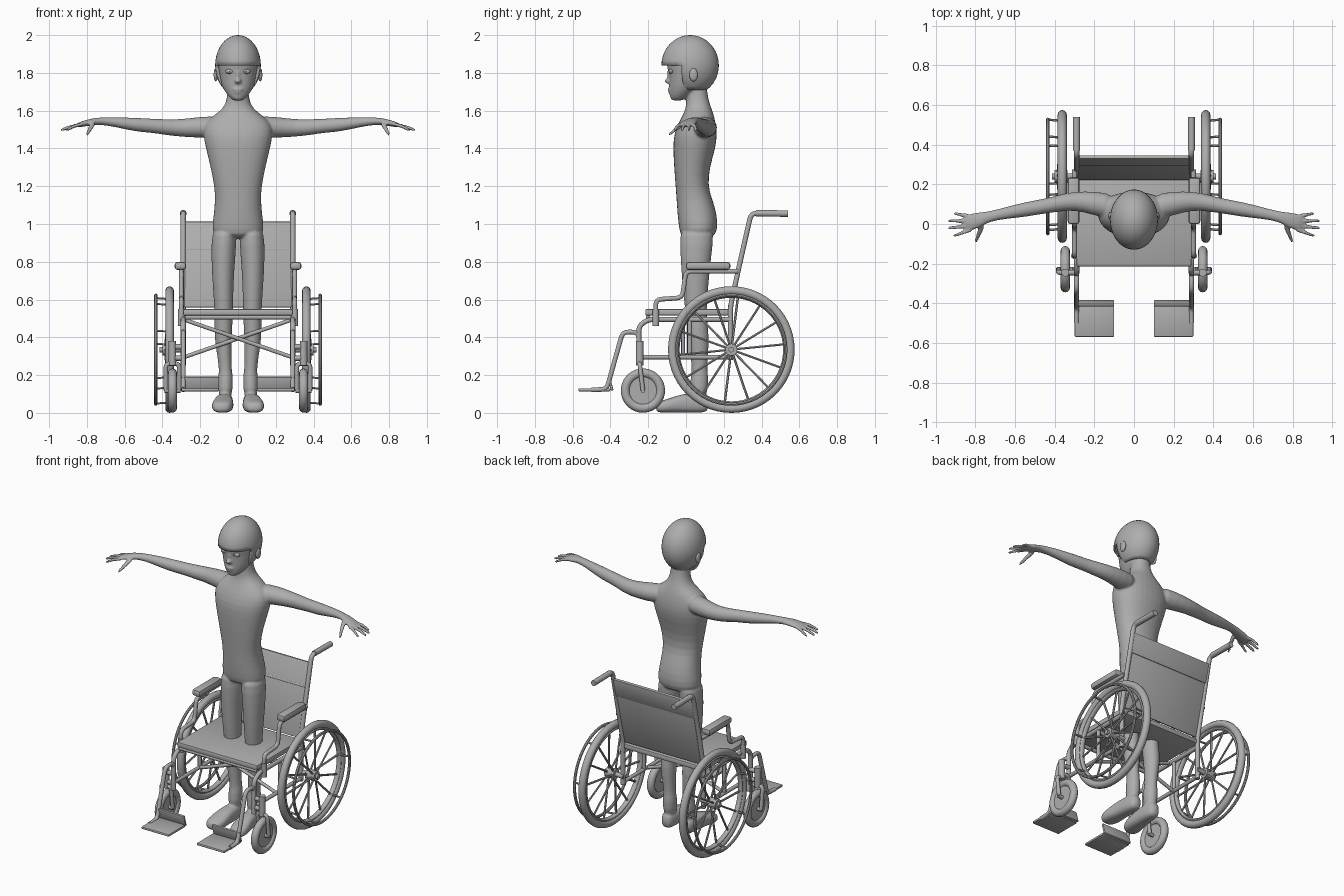
import bpy, bmesh
from math import sin, cos, pi, tau
from mathutils import Vector, Matrix

if "Cube" in bpy.data.objects:
    bpy.data.objects.remove(bpy.data.objects["Cube"])

grey = bpy.data.materials.new("matte_grey")
grey.use_nodes = True
COL = (0.42, 0.42, 0.42, 1)
grey.diffuse_color = COL
grey.node_tree.nodes["Principled BSDF"].inputs["Base Color"].default_value = COL


def add_mesh(name, me, angle=0.7):
    me.name = name
    ob = bpy.data.objects.new(name, me)
    bpy.context.collection.objects.link(ob)
    me.materials.clear()
    me.materials.append(grey)
    bpy.ops.object.select_all(action='DESELECT')
    ob.select_set(True)
    bpy.context.view_layer.objects.active = ob
    bpy.ops.object.shade_smooth_by_angle(angle=angle)
    return ob


def finish(name, bm, angle=0.7):
    bmesh.ops.recalc_face_normals(bm, faces=bm.faces)
    me = bpy.data.meshes.new(name)
    bm.to_mesh(me)
    bm.free()
    return add_mesh(name, me, angle)


def loft(bm, axis, rows, side=1, seg=16, power=1.0):
    """Skin elliptical sections (x, y, z, radius a, radius b) across an axis."""
    def bend(v):
        return abs(v) ** power * (1 if v >= 0 else -1)
    rings = []
    for x, y, z, ra, rb in rows:
        ring = []
        for i in range(seg):
            a, b = ra * bend(cos(tau * i / seg)), rb * bend(sin(tau * i / seg))
            off = {'x': (0, a, b), 'y': (a, 0, b), 'z': (a, b, 0)}[axis]
            ring.append(bm.verts.new(Vector((x * side, y, z)) + Vector(off) * 1.02))
        rings.append(ring)
    for r, s in zip(rings, rings[1:]):
        for i in range(seg):
            j = (i + 1) % seg
            bm.faces.new((r[i], r[j], s[j], s[i]))
    bm.faces.new(rings[0][::-1])
    bm.faces.new(rings[-1])


def ball(bm, centre, radii, seg=16):
    m = Matrix.Translation(centre) @ Matrix.Diagonal((*radii, 1))
    bmesh.ops.create_uvsphere(bm, u_segments=seg, v_segments=seg // 2, radius=1, matrix=m)


def tube(name, pts, r, bend=0.03, res=3):
    """Round tube along a path with rounded corners."""
    pts = [Vector(p) for p in pts]
    path = [pts[0]]
    for a, p, b in zip(pts, pts[1:], pts[2:]):
        s = p + (a - p).normalized() * min(bend, (a - p).length / 2)
        e = p + (b - p).normalized() * min(bend, (b - p).length / 2)
        path += [s.lerp(p, t).lerp(p.lerp(e, t), t) for t in (0, .25, .5, .75, 1)]
    path.append(pts[-1])
    cu = bpy.data.curves.new(name, 'CURVE')
    cu.dimensions, cu.bevel_depth, cu.bevel_resolution, cu.use_fill_caps = '3D', r, res, True
    sp = cu.splines.new('POLY')
    sp.points.add(len(path) - 1)
    for q, p in zip(sp.points, path):
        q.co = (*p, 1)
    tmp = bpy.data.objects.new("path", cu)
    bpy.context.collection.objects.link(tmp)
    me = bpy.data.meshes.new_from_object(tmp.evaluated_get(bpy.context.evaluated_depsgraph_get()))
    bpy.data.objects.remove(tmp)
    return add_mesh(name, me)


def box(name, centre, size, tilt=0, bevel=0.008):
    bm = bmesh.new()
    m = Matrix.Translation(centre) @ Matrix.Rotation(tilt, 4, 'X') @ Matrix.Diagonal((*size, 1))
    bmesh.ops.create_cube(bm, size=1, matrix=m)
    bmesh.ops.bevel(bm, geom=bm.edges[:], offset=bevel, segments=2, affect='EDGES', profile=0.5)
    return finish(name, bm)


def ring(name, c, R, rx, rr, seg=56, sides=12):
    """Torus with oval section, axis along x."""
    bm = bmesh.new()
    vs = [[bm.verts.new((c[0] + rx * cos(tau * j / sides),
                         c[1] + (R + rr * sin(tau * j / sides)) * cos(tau * i / seg),
                         c[2] + (R + rr * sin(tau * j / sides)) * sin(tau * i / seg)))
           for j in range(sides)] for i in range(seg)]
    for i in range(seg):
        a, b = vs[i], vs[(i + 1) % seg]
        for j in range(sides):
            k = (j + 1) % sides
            bm.faces.new((a[j], a[k], b[k], b[j]))
    return finish(name, bm)


def rod(name, c, x0, x1, r):
    return tube(name, [(x0, c[0], c[1]), (x1, c[0], c[1])], r, res=4)


# Figure: torso, neck and head skinned together
bm = bmesh.new()
loft(bm, 'z', [(0, .06, .92, .12, .085), (0, .066, .97, .14, .102), (0, .06, 1.05, .128, .105),
               (0, .045, 1.13, .121, .095), (0, .03, 1.2, .125, .085), (0, .031, 1.3, .145, .094),
               (0, .044, 1.4, .17, .112), (0, .05, 1.47, .185, .115), (0, .058, 1.53, .18, .1),
               (0, .065, 1.575, .13, .083), (0, .067, 1.61, .078, .068), (0, .06, 1.66, .058, .058),
               (0, .055, 1.72, .054, .055), (0, .055, 1.78, .05, .05)], power=0.9)
loft(bm, 'z', [(0, -.05, 1.65, .025, .03), (0, -.03, 1.68, .055, .057), (0, 0, 1.73, .088, .09),
               (0, .03, 1.8, .106, .12), (0, .025, 1.86, .112, .135), (0, .025, 1.92, .1, .12),
               (0, .025, 1.97, .06, .08)])
ball(bm, (0, -.094, 1.757), (.018, .022, .014))
ball(bm, (0, -.09, 1.785), (.01, .012, .035))
ball(bm, (0, -.083, 1.713), (.03, .016, .008))
ball(bm, (0, -.08, 1.698), (.025, .015, .008))
ball(bm, (0, -.062, 1.672), (.028, .022, .018))
for s in (1, -1):
    ball(bm, (s * .118, .04, 1.79), (.012, .026, .038))
    # arm, hand, fingers and thumb
    loft(bm, 'x', [(.08, .08, 1.515, .07, .06), (.2, .105, 1.512, .06, .056), (.3, .118, 1.508, .046, .046),
                   (.38, .105, 1.512, .043, .042), (.45, .09, 1.52, .037, .037),
                   (.54, .075, 1.525, .038, .037), (.65, .055, 1.54, .03, .026),
                   (.73, .038, 1.546, .025, .019), (.78, .02, 1.54, .04, .018),
                   (.83, .008, 1.528, .044, .015), (.855, .005, 1.522, .036, .012)], s)
    for y0, tx, ty in ((.038, .912, .052), (.016, .942, .016), (-.006, .944, -.02), (-.028, .915, -.058)):
        loft(bm, 'x', [(.81, y0, 1.53, .013, .012), (.87, (y0 + ty) / 2, 1.52, .011, .011),
                       (tx - .02, ty, 1.503, .01, .01), (tx, ty, 1.495, .008, .008)], s, 8)
    loft(bm, 'y', [(.765, 0, 1.535, .02, .014), (.78, -.045, 1.51, .014, .013),
                   (.795, -.08, 1.48, .011, .011), (.8, -.095, 1.472, .008, .008)], s, 8)
    # leg and foot
    loft(bm, 'z', [(.07, .06, .99, .06, .09), (.075, .055, .9, .068, .088), (.08, .05, .75, .059, .075),
                   (.077, .05, .6, .051, .062), (.075, .055, .5, .047, .053), (.08, .07, .4, .047, .055),
                   (.07, .07, .28, .035, .043), (.066, .072, .21, .034, .041),
                   (.066, .072, .2, .04, .047), (.068, .065, .06, .04, .05)], s)
    loft(bm, 'y', [(.07, .125, .05, .03, .045), (.07, .07, .052, .045, .052), (.075, -.02, .052, .048, .05),
                   (.08, -.08, .04, .058, .039), (.086, -.135, .032, .054, .031),
                   (.088, -.16, .026, .03, .02)], s, power=0.75)
body = finish("body", bm, 3.1)
body.modifiers.new("round", 'SUBSURF').levels = 1
blend = body.modifiers.new("blend", 'REMESH')
blend.mode, blend.voxel_size, blend.use_smooth_shade = 'VOXEL', 0.0065, True
soft = body.modifiers.new("soft", 'SMOOTH')
soft.factor, soft.iterations = 0.5, 4

# Skull cap, open over the face
bm = bmesh.new()
ball(bm, (0, .022, 1.84), (.121, .152, .16), 40)
face = [f for f in bm.faces if f.calc_center_median().z < 1.835 and f.calc_center_median().y < -.02]
neck = [f for f in bm.faces if f.calc_center_median().z < 1.715]
bmesh.ops.delete(bm, geom=list(set(face + neck)), context='FACES')
cap = finish("hair_cap", bm, 1.2)
thick = cap.modifiers.new("thickness", 'SOLIDIFY')
thick.thickness, thick.offset = 0.014, -1

for s, side in ((1, "left"), (-1, "right")):
    # Eye with lids
    bm = bmesh.new()
    ball(bm, (s * .043, -.077, 1.808), (.02, .012, .012))
    finish(side + "_eye", bm)
    ring(side + "_eyelid", (s * .043, -.078, 1.808), .001, .023, .013, 8)

    # Drive wheel with spokes and push rim
    hub = (.24, .335)
    ring(side + "_tyre", (s * .362, *hub), .312, .023, .023)
    ring(side + "_wheel_rim", (s * .362, *hub), .285, .016, .011)
    ring(side + "_push_rim", (s * .435, *hub), .288, .009, .009, sides=8)
    rod(side + "_hub", hub, s * .335, s * .4, .032)
    rod(side + "_axle", hub, s * .28, s * .415, .015)
    for i in range(14):
        a = tau * i / 14 + .1
        y, z = cos(a), sin(a)
        tube(side + "_spoke", [(s * (.385 if i % 2 else .345), hub[0] + .02 * y, hub[1] + .02 * z),
                               (s * .362, hub[0] + .28 * y, hub[1] + .28 * z)], .0065, res=1)
        if i % 2 == 0:
            tube(side + "_rim_strut", [(s * .365, hub[0] + .282 * y, hub[1] + .282 * z),
                                       (s * .435, hub[0] + .288 * y, hub[1] + .288 * z)], .006, res=1)

    # Caster wheel and fork
    cast = (-.228, .118)
    ring(side + "_caster_tyre", (s * .347, *cast), .093, .024, .024, 36)
    rod(side + "_caster_disc", cast, s * .335, s * .359, .085)
    rod(side + "_caster_axle", cast, s * .305, s * .389, .012)
    tube(side + "_caster_fork", [(s * .312, *cast), (s * .312, -.245, .26), (s * .382, -.245, .26),
                                 (s * .382, *cast)], .012, .02)
    tube(side + "_caster_stem", [(s * .347, -.245, .25), (s * .347, -.245, .38)], .02)
    for z in (.29, .35):
        rod(side + "_stem_bracket", (-.245, z), s * .29, s * .35, .014)

    # Side frame
    x = s * .29
    tube(side + "_back_post", [(x, .235, .28), (x, .235, .56), (x, .28, .77), (x, .345, 1.057),
                               (x, .5, 1.057)], .014)
    tube(side + "_handle_grip", [(x, .37, 1.057), (x, .54, 1.055)], .018)
    tube(side + "_seat_rail", [(x, .24, .495), (x, -.2, .495), (x, -.25, .46), (x, -.25, .25)], .014)
    tube(side + "_lower_rail", [(x, .24, .295), (x, -.25, .295)], .012)
    tube(side + "_frame_post", [(x, .02, .295), (x, .02, .5)], .012)
    tube(side + "_armrest_rail", [(s * .3, .275, .75), (s * .3, 0, .75), (s * .3, -.02, .61),
                                  (s * .3, -.16, .6), (s * .3, -.16, .47)], .013)
    box(side + "_armrest_pad", (s * .305, .117, .778), (.06, .235, .042), bevel=.014)
    tube(side + "_rail_socket", [(s * .3, -.16, .55), (s * .3, -.16, .46)], .018)

    # Footrest
    tube(side + "_footrest_hanger", [(x, -.25, .4), (x, -.26, .428), (x, -.335, .428), (x, -.42, .125),
                                     (x, -.5, .122)], .013)
    box(side + "_footplate", (s * .2, -.485, .122), (.2, .17, .016), bevel=.006)
    box(side + "_heel_flange", (s * .2, -.4, .155), (.2, .014, .075), .27, bevel=.005)

    # Cross brace
    tube(side + "_cross_brace", [(s * .275, .0 + .015 * s, .49), (-s * .285, .0 + .015 * s, .295)], .011)

# Seat, backrest and cross bars
box("seat", (0, .012, .532), (.58, .455, .034))
rod("seat_front_bar", (-.2, .506), -.28, .28, .012)
tilt = -.235
box("backrest", (0, .282, .785), (.57, .014, .465), tilt, .005)
box("backrest_flap", (0, .324, .95), (.57, .018, .125), tilt, .004)
rod("rear_cross_bar", (.3, .865), -.285, .285, .008)
